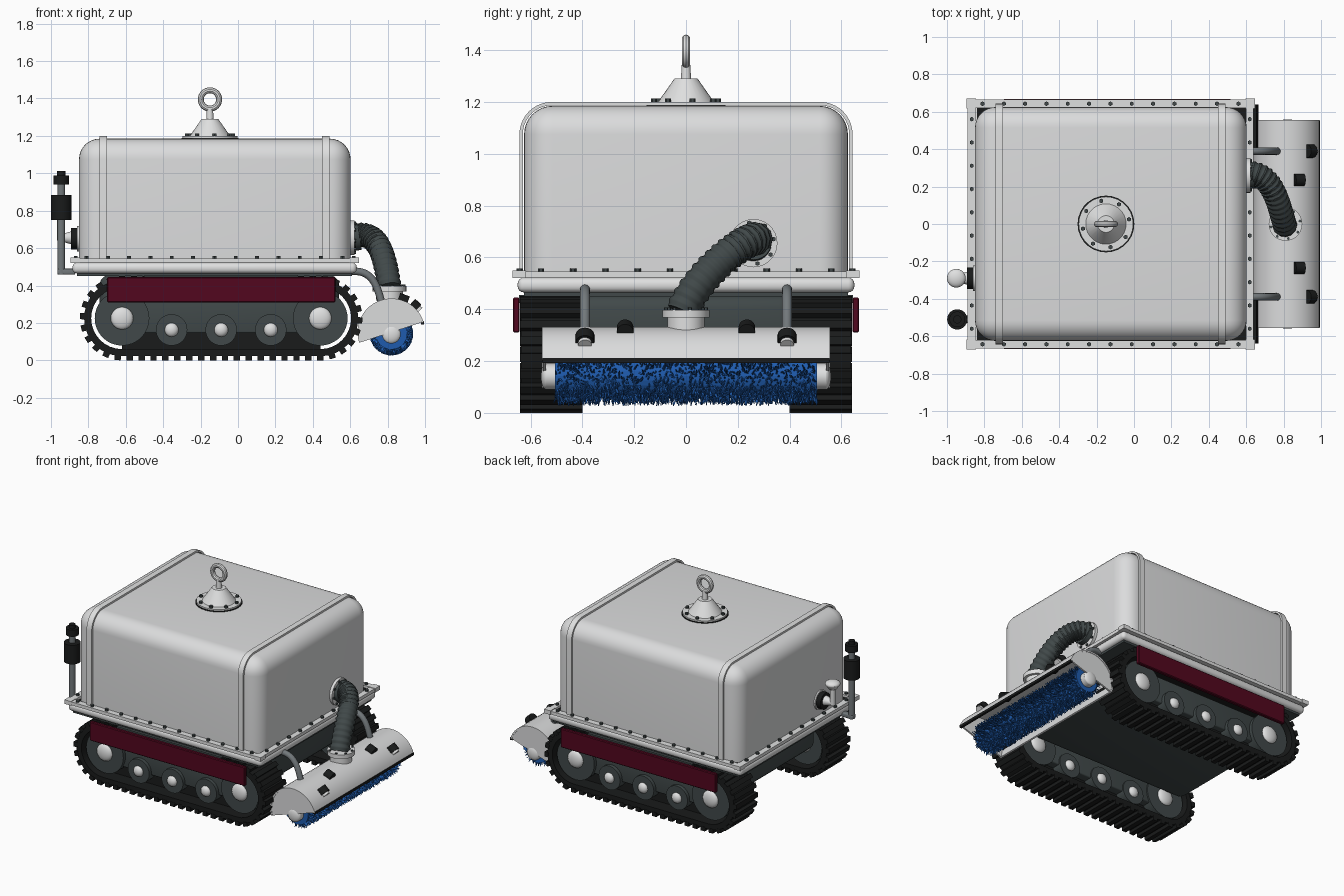
import bpy, bmesh, random
from math import pi, sin, cos, radians
from mathutils import Matrix, Vector
from mathutils.geometry import interpolate_bezier

random.seed(4)
if "Cube" in bpy.data.objects:
    bpy.data.objects.remove(bpy.data.objects["Cube"])


def material(name, *rgb):
    m = bpy.data.materials.new(name)
    m.use_nodes = True
    m.diffuse_color = (*rgb, 1)
    m.node_tree.nodes["Principled BSDF"].inputs["Base Color"].default_value = (*rgb, 1)
    return m


STEEL = material("brushed steel", 0.71, 0.715, 0.72)
TRIM = material("pale trim", 0.74, 0.745, 0.745)
PIPE = material("grey pipe", 0.17, 0.19, 0.2)
DARK = material("dark grey", 0.052, 0.066, 0.067)
BLACK = material("black rubber", 0.01, 0.011, 0.011)
RED = material("deep red", 0.085, 0.002, 0.013)
BLUE = material("bristle blue", 0.013, 0.105, 0.42)


def smooth(ob, angle=35):
    bpy.ops.object.select_all(action='DESELECT')
    ob.select_set(True)
    bpy.context.view_layer.objects.active = ob
    bpy.ops.object.shade_smooth_by_angle(angle=radians(angle))


def finish(bm, name, mat, soft=True):
    bmesh.ops.recalc_face_normals(bm, faces=bm.faces)
    me = bpy.data.meshes.new(name)
    bm.to_mesh(me)
    bm.free()
    me.materials.append(mat)
    ob = bpy.data.objects.new(name, me)
    bpy.context.collection.objects.link(ob)
    if soft:
        smooth(ob)
    return ob


def add_box(bm, lo, hi):
    lo, hi = Vector(lo), Vector(hi)
    bmesh.ops.create_cube(bm, size=1, matrix=Matrix.Translation((lo + hi) / 2)
                          @ Matrix.Diagonal((*(hi - lo), 1)))


def add_cyl(bm, start, end, r1, r2=None, seg=28):
    a, b = Vector(start), Vector(end)
    turn = (b - a).to_track_quat('Z', 'Y').to_matrix().to_4x4()
    bmesh.ops.create_cone(bm, cap_ends=True, segments=seg, radius1=r1,
                          radius2=r1 if r2 is None else r2, depth=(b - a).length,
                          matrix=Matrix.Translation((a + b) / 2) @ turn)


def add_ball(bm, at, size):
    bmesh.ops.create_uvsphere(bm, u_segments=20, v_segments=12, radius=1,
                              matrix=Matrix.Translation(at) @ Matrix.Diagonal((*size, 1)))


def box(name, lo, hi, mat, bevel=0, segs=3, keep_base=False):
    bm = bmesh.new()
    add_box(bm, lo, hi)
    if bevel:
        edges = [e for e in bm.edges
                 if not (keep_base and all(v.co.z < lo[2] + 0.001 for v in e.verts))]
        bmesh.ops.bevel(bm, geom=edges, offset=bevel, segments=segs, profile=0.5, affect='EDGES')
    return finish(bm, name, mat)


def cyl(name, start, end, mat, r1, r2=None):
    bm = bmesh.new()
    add_cyl(bm, start, end, r1, r2)
    return finish(bm, name, mat)


def shell(bm, outer, inner, a, b, put, closed=False):
    """Sweep a strip between two outlines from a to b."""
    rows = [[bm.verts.new(put(p, t)) for p, t in ((o, a), (i, a), (i, b), (o, b))]
            for o, i in zip(outer, inner)]
    for r, s in zip(rows, rows[1:] + ([rows[0]] if closed else [])):
        for k in range(4):
            bm.faces.new((r[k], r[k - 1], s[k - 1], s[k]))
    if not closed:
        bm.faces.new(rows[0])
        bm.faces.new(rows[-1])


def tube(name, pts, r, mat, steps=16, ripple=0):
    cu = bpy.data.curves.new(name, 'CURVE')
    cu.dimensions, cu.bevel_depth, cu.bevel_resolution = '3D', r, 4
    cu.use_fill_caps = True
    path = interpolate_bezier(*[Vector(p) for p in pts], steps)
    sp = cu.splines.new('POLY')
    sp.points.add(steps - 1)
    for i, (p, co) in enumerate(zip(sp.points, path)):
        p.co = (*co, 1)
        p.radius = 1 - ripple * (i // 2 % 2)
    cu.materials.append(mat)
    ob = bpy.data.objects.new(name, cu)
    bpy.context.collection.objects.link(ob)
    bpy.ops.object.select_all(action='DESELECT')
    ob.select_set(True)
    bpy.context.view_layer.objects.active = ob
    bpy.ops.object.convert(target='MESH')
    smooth(bpy.context.view_layer.objects.active)


def at_xz(p, t):
    return (p[0], t, p[1])


def at_yz(p, t):
    return (t, p[0], p[1])


# Tank, smooth all round, and the two bands over it
smooth(box("tank", (-0.85, -0.625, 0.53), (0.602, 0.625, 1.185), STEEL, 0.11, 8, True), 180)


def arch(w, top, r):
    half = [(w, 0.545)] + [(w - r + r * cos(a), top - r + r * sin(a))
                           for a in [i * pi / 20 for i in range(11)]]
    return half + [(-y, z) for y, z in reversed(half)]


for name, x in (("rear_band", -0.72), ("front_band", 0.47)):
    bm = bmesh.new()
    shell(bm, arch(0.643, 1.2, 0.125), arch(0.63, 1.187, 0.112), x - 0.02, x + 0.02, at_yz)
    finish(bm, name, TRIM)

# Frame, bolted flange and chassis
box("frame", (-0.885, -0.65, 0.465), (0.635, 0.65, 0.522), TRIM, 0.024, 4)
box("deck", (-0.84, -0.62, 0.51), (0.6, 0.62, 0.53), BLACK)
box("deck_underside", (-0.86, -0.625, 0.45), (0.61, 0.625, 0.468), DARK)
box("chassis", (-0.74, -0.41, 0.23), (0.54, 0.41, 0.455), DARK, 0.05)
bm = bmesh.new()
bolts = bmesh.new()
for s in (-1, 1):
    y0, y1 = sorted((s * 0.622, s * 0.665))
    add_box(bm, (-0.89, y0, 0.522), (0.64, y1, 0.545))
    x0, x1 = (0.598, 0.64) if s > 0 else (-0.89, -0.845)
    add_box(bm, (x0, -0.63, 0.522), (x1, 0.63, 0.545))
    for cx in (-0.87, 0.622):
        add_box(bm, (cx - 0.025, y0 - 0.005, 0.52), (cx + 0.025, y1 + 0.005, 0.549))
    for i in range(13):
        x = -0.81 + i * 0.114
        add_cyl(bolts, (x, s * 0.643, 0.54), (x, s * 0.643, 0.557), 0.012, seg=6)
    for i in range(10):
        x, y = (x0 + x1) / 2, -0.56 + i * 0.1245
        add_cyl(bolts, (x, y, 0.54), (x, y, 0.557), 0.012, seg=6)
finish(bm, "flange", TRIM, False)
finish(bolts, "flange_bolts", DARK, False)

# Tracks: belt, lugs, wheels, hubs, beam and red guard
REAR, FRONT, AXLE = -0.62, 0.44, 0.225


def stadium(r, n=16):
    ends = ((FRONT, -pi / 2), (REAR, pi / 2))
    return [(cx + r * cos(a0 + pi * i / n), AXLE + r * sin(a0 + pi * i / n))
            for cx, a0 in ends for i in range(n + 1)]


def lug_place(s, r):
    run, bend = FRONT - REAR, pi * r
    s %= 2 * (run + bend)
    flip = s >= run + bend
    s -= (run + bend) * flip
    a = pi / 2 + pi * flip - max(0, s - run) / r
    base = REAR + min(s, run)
    if flip:
        base = REAR + FRONT - base
    return base + r * cos(a), AXLE + r * sin(a), a


for side, s in (("right", -1), ("left", 1)):
    bm = bmesh.new()
    shell(bm, stadium(0.203), stadium(0.165), s * 0.405, s * 0.637, at_xz, True)
    finish(bm, side + "_belt", BLACK)
    bm = bmesh.new()
    count, r = 54, 0.21
    total = 2 * (FRONT - REAR + pi * r)
    for i in range(count):
        x, z, a = lug_place(i * total / count, r)
        bmesh.ops.create_cube(bm, size=1, matrix=Matrix.Translation((x, s * 0.52, z))
                              @ Matrix.Rotation(-a, 4, 'Y')
                              @ Matrix.Diagonal((0.03, 0.24, 0.034, 1)))
    finish(bm, side + "_lugs", BLACK, False)
    wheels, hubs = bmesh.new(), bmesh.new()
    spots = [(x, AXLE, 0.146, 0.06) for x in (REAR, FRONT)]
    spots += [(x, 0.163, 0.084, 0.037) for x in (-0.355, -0.09, 0.175)]
    for x, z, r, h in spots:
        add_cyl(wheels, (x, s * 0.43, z), (x, s * 0.61, z), r, seg=36)
        for y in (0.43, 0.61):
            add_ball(hubs, (x, s * y, z), (h, 0.025, h))
    finish(wheels, side + "_wheels", DARK)
    finish(hubs, side + "_hubs", TRIM)
    y0, y1 = sorted((s * 0.44, s * 0.585))
    box(side + "_track_beam", (-0.58, y0, 0.145), (0.4, y1, 0.33), DARK, 0.01)
    y0, y1 = sorted((s * 0.5, s * 0.54))
    box(side + "_guide_rail", (-0.62, y0, 0.05), (0.44, y1, 0.2), BLACK)
    y0, y1 = sorted((s * 0.642, s * 0.668))
    box(side + "_guard", (-0.7, y0, 0.31), (0.52, y1, 0.445), RED, 0.005, 1)
    y0, y1 = sorted((s * 0.6, s * 0.645))
    box(side + "_guard_bracket", (-0.5, y0, 0.425), (0.32, y1, 0.455), DARK)

# Lifting eye
LX = -0.15
cyl("lift_plate_gasket", (LX, 0, 1.18), (LX, 0, 1.19), BLACK, 0.152)
cyl("lift_plate", (LX, 0, 1.188), (LX, 0, 1.2), TRIM, 0.146)
cyl("lift_cone", (LX, 0, 1.2), (LX, 0, 1.29), TRIM, 0.108, 0.045)
cyl("lift_stem", (LX, 0, 1.285), (LX, 0, 1.35), TRIM, 0.02, 0.016)
bpy.ops.mesh.primitive_torus_add(location=(LX, 0, 1.395), rotation=(pi / 2, 0, 0), major_radius=0.049,
                                 minor_radius=0.016, major_segments=32, minor_segments=10)
eye = bpy.context.object
eye.name = "lifting_eye"
eye.data.materials.append(TRIM)
smooth(eye)

# Hose with its end flanges
HY, HZ, NX = 0.26, 0.655, 0.81
cyl("hose_tank_flange", (0.59, HY, HZ), (0.622, HY, HZ), TRIM, 0.093)
cyl("hose_tank_collar", (0.62, HY, HZ), (0.65, HY, HZ + 0.005), DARK, 0.07)
tube("hose", ((0.61, HY + 0.01, HZ + 0.01), (0.75, HY + 0.02, 0.7), (0.78, 0.07, 0.58), (NX, -0.015, 0.39)),
     0.066, DARK, 68, 0.09)
cyl("hood_inlet", (NX, 0, 0.32), (NX, 0, 0.37), TRIM, 0.072)
cyl("hood_inlet_flange", (NX, 0, 0.368), (NX, 0, 0.398), TRIM, 0.09)
bm = bmesh.new()
for i in range(8):
    c, d = cos(i * pi / 4 + 0.2), sin(i * pi / 4 + 0.2)
    x, y = LX + 0.126 * c, 0.126 * d
    add_cyl(bm, (x, y, 1.195), (x, y, 1.213), 0.012, seg=6)
    y, z = HY + 0.08 * c, HZ + 0.08 * d
    add_cyl(bm, (0.615, y, z), (0.63, y, z), 0.009, seg=6)
    x, y = NX + 0.079 * c, 0.079 * d
    add_cyl(bm, (x, y, 0.39), (x, y, 0.406), 0.008, seg=6)
finish(bm, "fitting_bolts", DARK, False)

# Brush hood with end plates, edge strip, arms and fittings
BX, BZ, TILT = 0.82, 0.15, radians(18)


def hood_arc(r, n=24):
    return [(BX + r * cos(TILT + pi * i / n), BZ + r * sin(TILT + pi * i / n)) for i in range(n + 1)]


def half_sunk(name, degrees, y, mat, r, near, far):
    """Cylinder lying along the hood's curve, half buried in it."""
    a = radians(degrees)
    mid = Vector((BX + 0.182 * cos(a), y, BZ + 0.182 * sin(a)))
    along = Vector((sin(a), 0, -cos(a)))
    cyl(name, mid + along * near, mid + along * far, mat, r)


bm = bmesh.new()
shell(bm, hood_arc(0.181), hood_arc(0.17), -0.555, 0.555, at_xz)
for y in (-0.552, 0.54):
    shell(bm, hood_arc(0.178), [(BX, BZ)] * 25, y, y + 0.012, at_xz)
bmesh.ops.remove_doubles(bm, verts=bm.verts, dist=0.0001)
finish(bm, "brush_hood", STEEL)
box("hood_edge_strip", (0.978, -0.553, 0.193), (0.994, 0.553, 0.211), BLACK)
for side, s in (("right", -1), ("left", 1)):
    y = s * 0.39
    tube(side + "_arm", ((0.6, y, 0.475), (0.71, y, 0.485), (0.74, y, 0.42), (0.77, y, 0.3)), 0.02, PIPE)
    half_sunk(side + "_nozzle", 48, y, BLACK, 0.036, -0.025, 0.02)
    half_sunk(side + "_nozzle_tip", 48, y, TRIM, 0.026, 0.015, 0.035)
    half_sunk(side + "_hood_knob", 70, s * 0.235, BLACK, 0.032, -0.027, 0.027)
    bm = bmesh.new()
    add_cyl(bm, (BX, s * 0.5, 0.14), (BX, s * 0.54, 0.14), 0.05)
    add_ball(bm, (BX, s * 0.54, 0.14), (0.05, 0.02, 0.05))
    finish(bm, side + "_brush_hub", TRIM)

# Rotating brush: core and random bristles
bm = bmesh.new()
add_cyl(bm, (BX, -0.505, 0.143), (BX, 0.505, 0.143), 0.085)
for i in range(4500):
    a, y = random.uniform(0, 2 * pi), random.uniform(-0.5, 0.5)
    b, r = a + random.uniform(-0.2, 0.2), random.uniform(0.1, 0.117)
    add_cyl(bm, (BX + 0.075 * cos(a), y, 0.143 + 0.075 * sin(a)),
            (BX + r * cos(b), y + random.uniform(-0.012, 0.012), 0.143 + r * sin(b)), 0.005, 0.002, 3)
finish(bm, "brush", BLUE, False)

# Exhaust stack and drain valve at the rear
SX, SY = -0.945, -0.51
cyl("stack_pipe", (SX, SY, 0.46), (SX, SY, 1.0), PIPE, 0.021)
box("stack_foot", (SX - 0.02, SY - 0.02, 0.458), (-0.87, SY + 0.02, 0.49), PIPE, 0.008)
for name, z0, z1, r in (("muffler", 0.75, 0.885, 0.054), ("stack_cap", 0.94, 0.988, 0.042),
                        ("stack_tip", 0.985, 1.012, 0.022)):
    cyl(name, (SX, SY, z0), (SX, SY, z1), BLACK, r)
VX, VY = -0.95, -0.29
cyl("valve_seat", (-0.845, VY, 0.65), (-0.86, VY, 0.65), TRIM, 0.068)
cyl("valve_flange", (-0.858, VY, 0.65), (-0.893, VY, 0.65), BLACK, 0.058)
cyl("valve_body", (-0.89, VY, 0.655), (VX, VY, 0.655), TRIM, 0.035, 0.018)
cyl("valve_neck", (VX, VY, 0.64), (VX, VY, 0.765), TRIM, 0.018)
cyl("valve_cup", (VX, VY, 0.755), (VX, VY, 0.79), TRIM, 0.028, 0.05)
bm = bmesh.new()
add_ball(bm, (VX, VY, 0.79), (0.05, 0.05, 0.025))
finish(bm, "valve_dome", TRIM)
